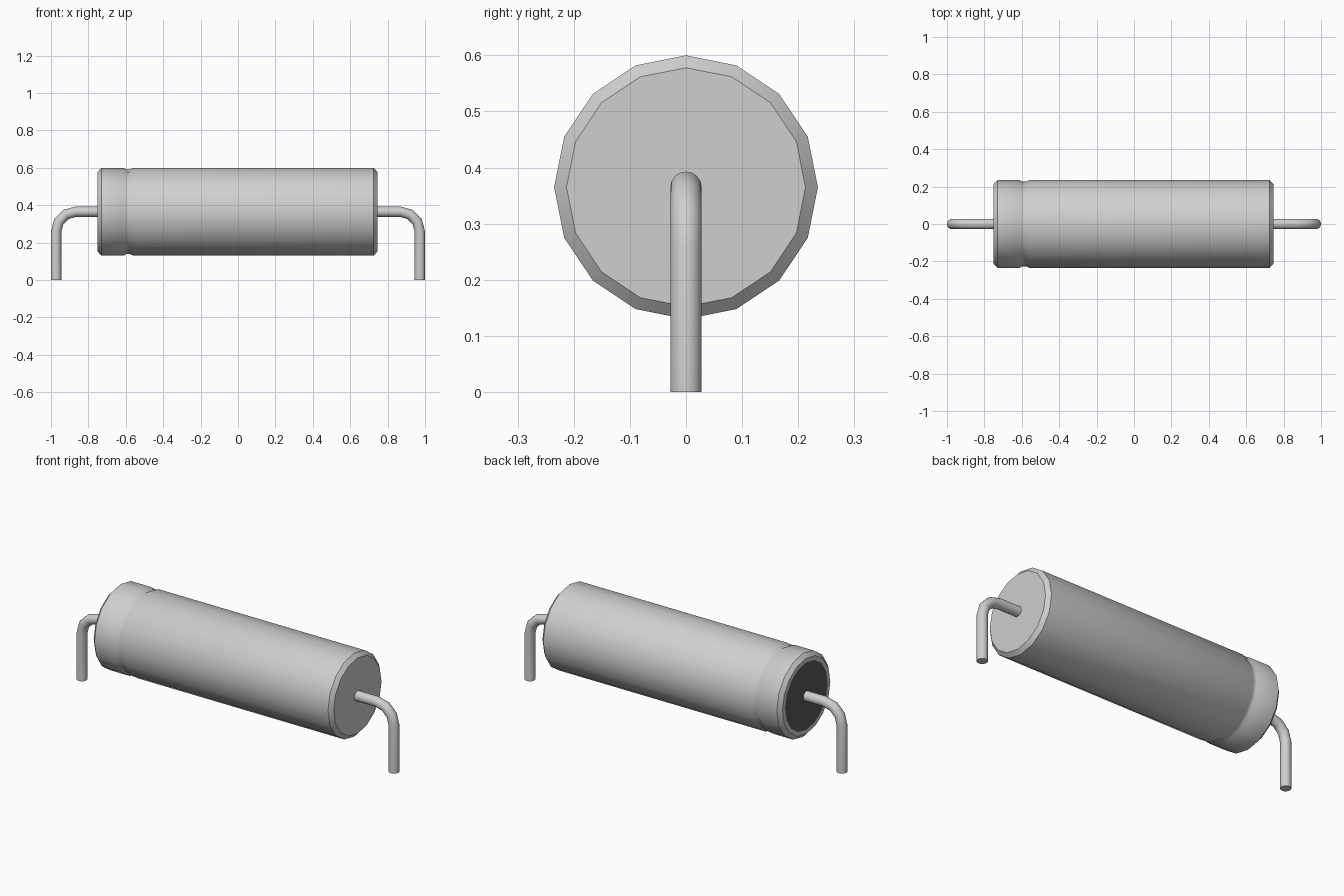
import bpy, bmesh, math
from mathutils import Vector

cube = bpy.data.objects.get("Cube")
if cube:
    bpy.data.objects.remove(cube, do_unlink=True)

AXIS_Z = 0.365   # height of the body axis
SIDES = 16


def material(name, value):
    m = bpy.data.materials.new(name)
    m.use_nodes = True
    color = (value, value, value, 1)
    m.diffuse_color = color
    m.node_tree.nodes["Principled BSDF"].inputs["Base Color"].default_value = color
    return m


light_grey = material("light grey", 0.62)
dark_grey = material("dark grey", 0.1)


def loft(name, rings, materials, start_cap_slot=0):
    """Skin a row of rings, each given as (x, z, radius, turn, side)."""
    bm = bmesh.new()
    loops = []
    for x, z, radius, turn, side in rings:
        up = Vector((side * math.sin(turn), 0, math.cos(turn)))
        loop = []
        for i in range(SIDES):
            a = math.tau * i / SIDES
            offset = up * math.cos(a) + Vector((0, math.sin(a), 0))
            loop.append(bm.verts.new(Vector((side * x, 0, z)) + offset * radius))
        loops.append(loop)
    for a, b in zip(loops, loops[1:]):
        for i in range(SIDES):
            j = (i + 1) % SIDES
            bm.faces.new((a[i], a[j], b[j], b[i]))
    bm.faces.new(loops[0]).material_index = start_cap_slot
    bm.faces.new(loops[-1])
    bmesh.ops.recalc_face_normals(bm, faces=bm.faces)
    mesh = bpy.data.meshes.new(name)
    bm.to_mesh(mesh)
    bm.free()
    for m in materials:
        mesh.materials.append(m)
    obj = bpy.data.objects.new(name, mesh)
    bpy.context.collection.objects.link(obj)
    bpy.ops.object.select_all(action='DESELECT')
    obj.select_set(True)
    bpy.context.view_layer.objects.active = obj
    bpy.ops.object.shade_smooth_by_angle(angle=math.radians(36))
    return obj


# Can: dark seal disc, rim, chamfer, crimped groove, long barrel, chamfer
profile = [(-0.75, 0.19), (-0.75, 0.213), (-0.73, 0.235),
           (-0.612, 0.235), (-0.597, 0.226), (-0.577, 0.226), (-0.56, 0.235),
           (0.725, 0.235), (0.745, 0.213)]
loft("can_body", [(x, AXIS_Z, r, 0, 1) for x, r in profile],
     [light_grey, dark_grey], start_cap_slot=1)

# Bent wire leads, one at each end
WIRE_R, BEND_R, LEG_X, BEND_STEPS = 0.028, 0.105, 0.972, 3
for name, side in (("left_lead", 1), ("right_lead", -1)):
    path = [(0.74, AXIS_Z, WIRE_R, 0, side)]
    for k in range(BEND_STEPS + 1):
        t = math.pi / 2 * k / BEND_STEPS
        path.append((LEG_X - BEND_R * (1 - math.sin(t)),
                     AXIS_Z - BEND_R * (1 - math.cos(t)), WIRE_R, t, side))
    path.append((LEG_X, 0, WIRE_R, math.pi / 2, side))
    loft(name, path, [light_grey])
